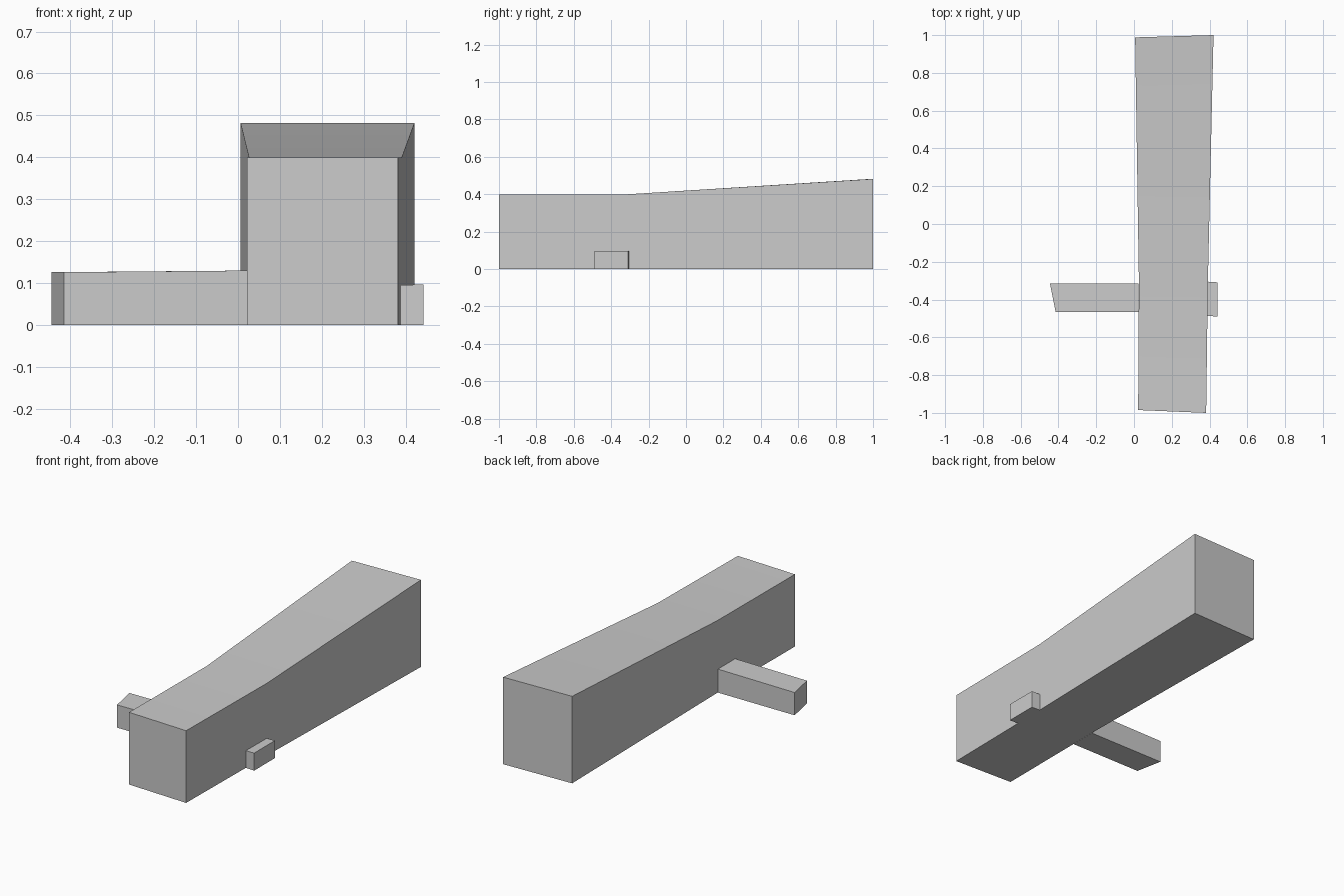
import bpy
import bmesh

if "Cube" in bpy.data.objects:
    bpy.data.objects.remove(bpy.data.objects["Cube"], do_unlink=True)

grey = bpy.data.materials.new("plain grey")
grey.use_nodes = True
colour = (0.6, 0.6, 0.6, 1)
grey.diffuse_color = colour
grey.node_tree.nodes["Principled BSDF"].inputs["Base Color"].default_value = colour


def loft(name, stations):
    """Join upright four-sided sections, each given as two (x, y, height) edges."""
    bm = bmesh.new()
    rings = []
    for a, b in stations:
        rings.append([bm.verts.new(p) for p in (
            (a[0], a[1], 0), (b[0], b[1], 0), b, a)])
    for r, s in zip(rings, rings[1:]):
        for i in range(4):
            j = (i + 1) % 4
            bm.faces.new((r[i], r[j], s[j], s[i]))
    bm.faces.new(rings[0])
    bm.faces.new(rings[-1])
    bmesh.ops.recalc_face_normals(bm, faces=bm.faces)
    mesh = bpy.data.meshes.new(name)
    bm.to_mesh(mesh)
    bm.free()
    mesh.materials.append(grey)
    obj = bpy.data.objects.new(name, mesh)
    bpy.context.collection.objects.link(obj)
    return obj


# Long hall with a roof rising to the back
hall = loft("main_hall", [
    ((0.022, -0.985, 0.4), (0.382, -1.0, 0.4)),
    ((0.026, -0.31, 0.4), (0.391, -0.31, 0.4)),
    ((0.006, 0.988, 0.482), (0.421, 1.0, 0.482)),
])
bpy.context.view_layer.objects.active = hall
hall.select_set(True)
bpy.ops.object.shade_smooth_by_angle()

# Low wing with a slanted end
loft("side_wing", [
    ((-0.445, -0.315, 0.126), (-0.415, -0.466, 0.126)),
    ((0.025, -0.315, 0.13), (0.025, -0.466, 0.13)),
])

# Small annex on the other side
loft("small_annex", [
    ((0.385, -0.305, 0.095), (0.385, -0.486, 0.095)),
    ((0.442, -0.309, 0.097), (0.442, -0.49, 0.097)),
])
